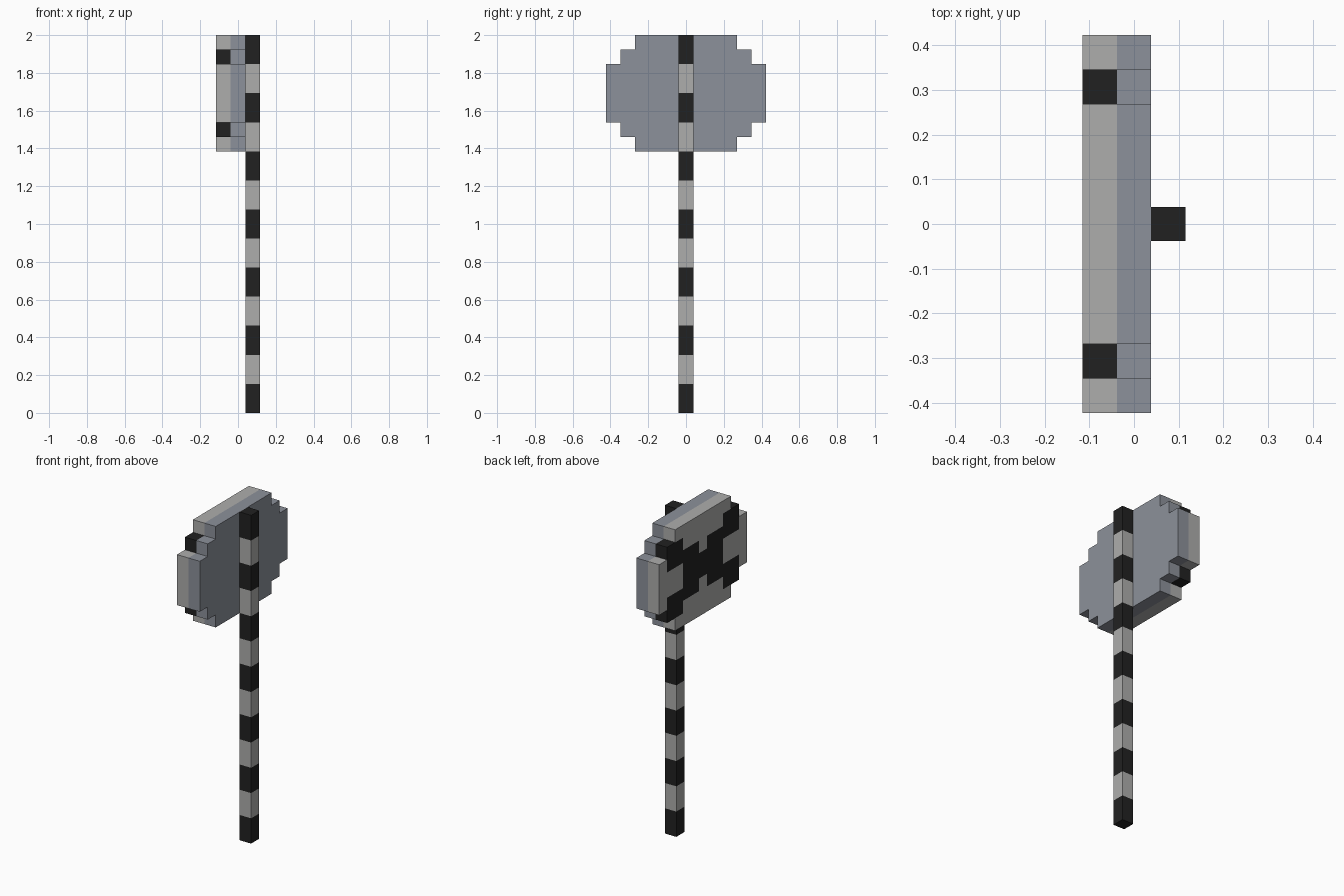
import bpy, bmesh
from mathutils import Vector

cube = bpy.data.objects.get("Cube")
if cube:
    bpy.data.objects.remove(cube, do_unlink=True)

U = 2 / 26  # one block


def material(name, rgb):
    m = bpy.data.materials.new(name)
    m.use_nodes = True
    m.diffuse_color = (*rgb, 1)
    bsdf = m.node_tree.nodes["Principled BSDF"]
    bsdf.inputs["Base Color"].default_value = (*rgb, 1)
    bsdf.inputs["Roughness"].default_value = 0.8
    return m


LIGHT, BLACK, STEEL = 0, 1, 2
MATERIALS = [
    material("light grey", (0.42, 0.42, 0.415)),
    material("black", (0.0155, 0.0155, 0.0155)),
    material("blue grey", (0.265, 0.285, 0.325)),
]


def block_object(name, cells):
    """Build the outer skin of a set of blocks {(x, y, z): colour};
    x and y are block centres, z is the block's lower edge."""
    bm = bmesh.new()
    for cell, colour in cells.items():
        centre = Vector(cell) + Vector((0, 0, 0.5))
        for axis in range(3):
            for sign in (-1, 1):
                step = Vector((0, 0, 0))
                step[axis] = sign
                if tuple(int(c) for c in Vector(cell) + step) in cells:
                    continue
                a, b = Vector((0, 0, 0)), Vector((0, 0, 0))
                a[(axis + 1) % 3] = 0.5
                b[(axis + 2) % 3] = 0.5 * sign
                mid = centre + step * 0.5
                corners = (mid - a - b, mid + a - b, mid + a + b, mid - a + b)
                face = bm.faces.new([bm.verts.new(p * U) for p in corners])
                face.material_index = colour
    # Weld the skin and join flat areas of one colour
    bmesh.ops.remove_doubles(bm, verts=bm.verts, dist=1e-4)
    bmesh.ops.dissolve_limit(bm, angle_limit=0.01, verts=bm.verts,
                             edges=bm.edges, delimit={'MATERIAL'})
    mesh = bpy.data.meshes.new(name)
    bm.to_mesh(mesh)
    bm.free()
    for m in MATERIALS:
        mesh.materials.append(m)
    obj = bpy.data.objects.new(name, mesh)
    bpy.context.collection.objects.link(obj)
    return obj


# Banded pole: bands two blocks tall, black at both ends
block_object("striped_pole", {(1, 0, z): BLACK if (z // 2) % 2 == 0 else LIGHT
                              for z in range(26)})

# Sign board: stepped outline, steel backing and a light face with a black cross
half_width = {0: 3, 1: 4, 2: 5, 3: 5}            # by rows in from top or bottom
cross = {1: (3, 4), 2: (1, 2, 3, 4), 3: (0, 1, 2)}  # black columns, mirrored
board = {}
for row in range(8):
    inset = min(row, 7 - row)
    w = half_width[inset]
    for y in range(-w, w + 1):
        board[(0, y, 18 + row)] = STEEL
        board[(-1, y, 18 + row)] = BLACK if abs(y) in cross.get(inset, ()) else LIGHT
block_object("sign_board", board)
